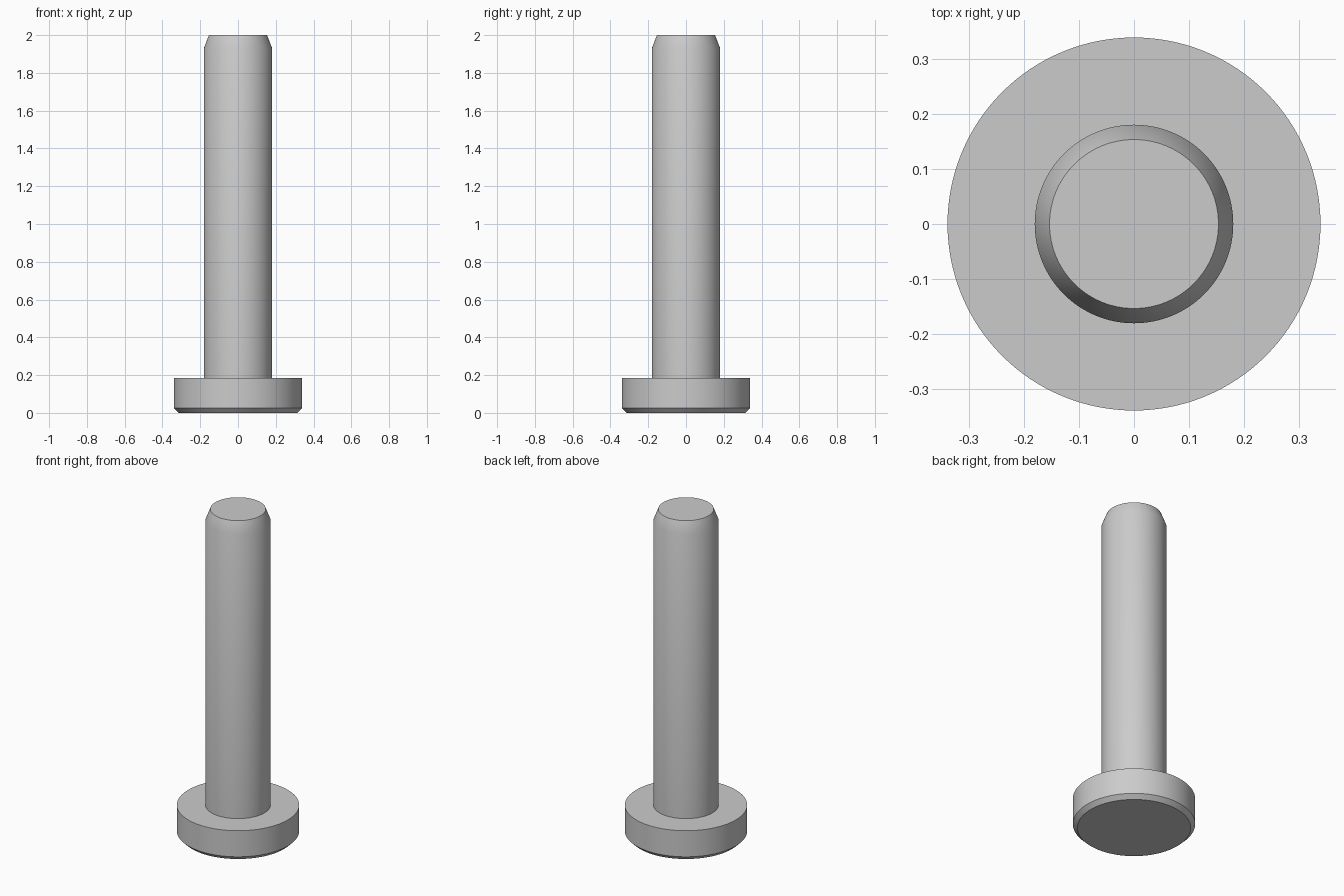
import bpy, bmesh, math

cube = bpy.data.objects.get("Cube")
if cube:
    bpy.data.objects.remove(cube, do_unlink=True)

# Plain grey metal
grey = bpy.data.materials.new("grey_metal")
grey.use_nodes = True
colour = (0.6, 0.6, 0.6, 1)
grey.diffuse_color = colour
grey.node_tree.nodes["Principled BSDF"].inputs["Base Color"].default_value = colour


def turned_part(name, profile, sides=128):
    """Spin a radius/height profile around z into a closed solid."""
    bm = bmesh.new()
    verts = [bm.verts.new((r, 0, z)) for r, z in profile]
    edges = [bm.edges.new(pair) for pair in zip(verts, verts[1:])]
    bmesh.ops.spin(bm, geom=verts + edges, cent=(0, 0, 0), axis=(0, 0, 1),
                   angle=math.tau, steps=sides, use_duplicate=False)
    bmesh.ops.remove_doubles(bm, verts=bm.verts, dist=1e-4)
    bmesh.ops.holes_fill(bm, edges=[e for e in bm.edges if e.is_boundary], sides=0)
    bmesh.ops.recalc_face_normals(bm, faces=bm.faces)
    mesh = bpy.data.meshes.new(name)
    bm.to_mesh(mesh)
    bm.free()
    mesh.materials.append(grey)
    obj = bpy.data.objects.new(name, mesh)
    bpy.context.collection.objects.link(obj)
    bpy.ops.object.select_all(action="DESELECT")
    obj.select_set(True)
    bpy.context.view_layer.objects.active = obj
    bpy.ops.object.shade_smooth_by_angle(angle=math.radians(30))
    return obj


# One solid pin: chamfered head, long shank, tapered tip
turned_part("headed_pin", [
    (0.315, 0), (0.34, 0.025), (0.34, 0.185),
    (0.181, 0.185), (0.181, 1.93), (0.154, 2),
])
